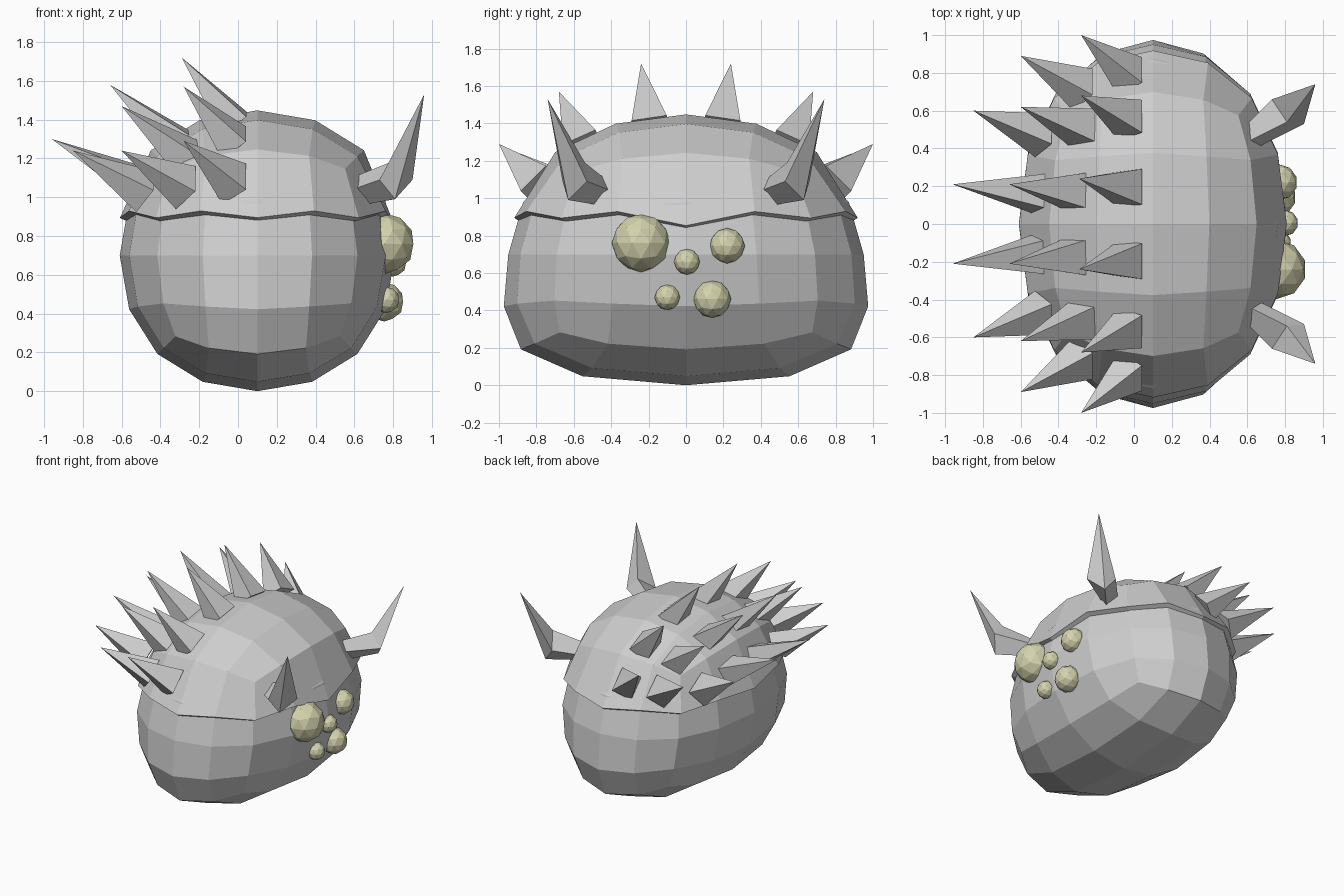
import bpy, bmesh
from mathutils import Vector

if "Cube" in bpy.data.objects:
    bpy.data.objects.remove(bpy.data.objects["Cube"])

CX, CZ = 0.10, 0.70                       # body centre
HALF = Vector((0.71, 0.95, 0.70))         # body half sizes


def material(name, color):
    m = bpy.data.materials.new(name)
    m.diffuse_color = (*color, 1)
    m.use_nodes = True
    m.node_tree.nodes["Principled BSDF"].inputs["Base Color"].default_value = m.diffuse_color
    return m


GREY = material("stone_grey", (0.62, 0.62, 0.62))
BEIGE = material("pale_beige", (0.66, 0.65, 0.42))


def add(name, bm, mat):
    bmesh.ops.recalc_face_normals(bm, faces=bm.faces)
    me = bpy.data.meshes.new(name)
    bm.to_mesh(me)
    bm.free()
    me.materials.append(mat)
    ob = bpy.data.objects.new(name, me)
    bpy.context.collection.objects.link(ob)
    return ob


# Body: rounded cube, wider toward the bottom
bpy.ops.mesh.primitive_cube_add(size=2)
body = bpy.context.object
body.name = "body"
mod = body.modifiers.new("round", 'SUBSURF')
mod.levels = 2
bpy.ops.object.modifier_apply(modifier="round")
body.data.materials.append(GREY)
size = max(v.co.x for v in body.data.vertices)
for v in body.data.vertices:
    n = v.co / size
    t = max(0, -n.z)
    wide = 1 + 0.2 * t + 0.35 * t ** 3 - 0.04 * max(0, n.z)
    v.co = (CX + n.x * HALF.x, n.y * HALF.y * wide, CZ + n.z * HALF.z)
for p in body.data.polygons:
    p.use_smooth = False

# Helmet: upper part of the body, pushed outward with a thick, wavy rim
bm = bmesh.new()
bm.from_mesh(body.data)
low = [f for f in bm.faces if f.calc_center_median().z < 0.9]
bmesh.ops.delete(bm, geom=low, context='FACES')
bm.normal_update()
for v, n in [(v, v.normal.copy()) for v in bm.verts]:
    if v.is_boundary:
        n = Vector(((v.co.x - CX) / HALF.x ** 2, v.co.y / HALF.y ** 2, 0.1)).normalized()
        nx, ny = abs(v.co.x - CX) / HALF.x, abs(v.co.y) / HALF.y
        side = min(nx, ny)
        if side < 0.1:
            v.co.z = 0.85 if v.co.x > 0.5 else 0.89
        else:
            v.co.z = 0.89 if side > 0.45 else 0.925
    v.co += n * 0.048
helmet = add("helmet", bm, GREY)
mod = helmet.modifiers.new("thickness", 'SOLIDIFY')
mod.thickness = 0.045
mod.offset = -1


# Back spikes: four-sided pyramids, (base centre, tip), mirrored in y
SPIKES = [
    ((-0.02, 0.19, 1.38), (-0.29, 0.24, 1.72)),
    ((-0.30, 0.17, 1.27), (-0.66, 0.21, 1.58)),
    ((-0.49, 0.16, 1.06), (-0.96, 0.21, 1.30)),
    ((-0.02, 0.55, 1.28), (-0.28, 0.68, 1.57)),
    ((-0.26, 0.50, 1.20), (-0.60, 0.62, 1.47)),
    ((-0.48, 0.47, 1.03), (-0.85, 0.60, 1.24)),
    ((-0.02, 0.78, 1.07), (-0.28, 1.00, 1.29)),
    ((-0.27, 0.71, 1.05), (-0.60, 0.89, 1.24)),
]


def loft(name, rings, tip, side):
    """Four-sided rings joined to one tip; side mirrors in y."""
    bm = bmesh.new()
    flip = lambda c: bm.verts.new((c[0], c[1] * side, c[2]))
    rows = [[flip(c) for c in ring] for ring in rings]
    end = flip(tip)
    bm.faces.new(rows[0])
    for i in range(4):
        j = (i + 1) % 4
        for a, b in zip(rows, rows[1:]):
            bm.faces.new((a[i], a[j], b[j], b[i]))
        bm.faces.new((rows[-1][i], rows[-1][j], end))
    add(name, bm, GREY)


for k, (base, tip) in enumerate(SPIKES):
    b, t = Vector(base), Vector(tip)
    axis = (t - b).normalized()
    u = axis.cross(Vector((1, 0, 0))).normalized()
    w = axis.cross(u)
    ring = [b + u * p * 0.095 + w * q * 0.08
            for p, q in ((1, 1), (-1, 1), (-1, -1), (1, -1))]
    for side in (1, -1):
        loft(f"spike_{k + 1}_{'left' if side > 0 else 'right'}", [ring], t, side)

# Brow horns: out from the helmet, then bent up to a point
ROOT = [(0.61, 0.44, 1.11), (0.64, 0.40, 1.04), (0.64, 0.45, 0.96), (0.59, 0.52, 1.04)]
BEND = [(0.81, 0.54, 1.19), (0.90, 0.53, 1.09), (0.81, 0.63, 0.99), (0.73, 0.66, 1.09)]
for side in (1, -1):
    loft(f"horn_{'left' if side > 0 else 'right'}", [ROOT, BEND], (0.96, 0.74, 1.53), side)

# Eyes: faceted balls of several sizes
EYES = [
    (0.755, -0.24, 0.76, 0.157),
    (0.770, 0.22, 0.745, 0.095),
    (0.800, 0.005, 0.66, 0.069),
    (0.765, -0.10, 0.47, 0.068),
    (0.755, 0.14, 0.46, 0.101),
]
for k, (x, y, z, r) in enumerate(EYES):
    bm = bmesh.new()
    bmesh.ops.create_icosphere(bm, subdivisions=2, radius=r)
    bmesh.ops.translate(bm, verts=bm.verts, vec=(x, y, z))
    add(f"eye_{k + 1}", bm, BEIGE)
